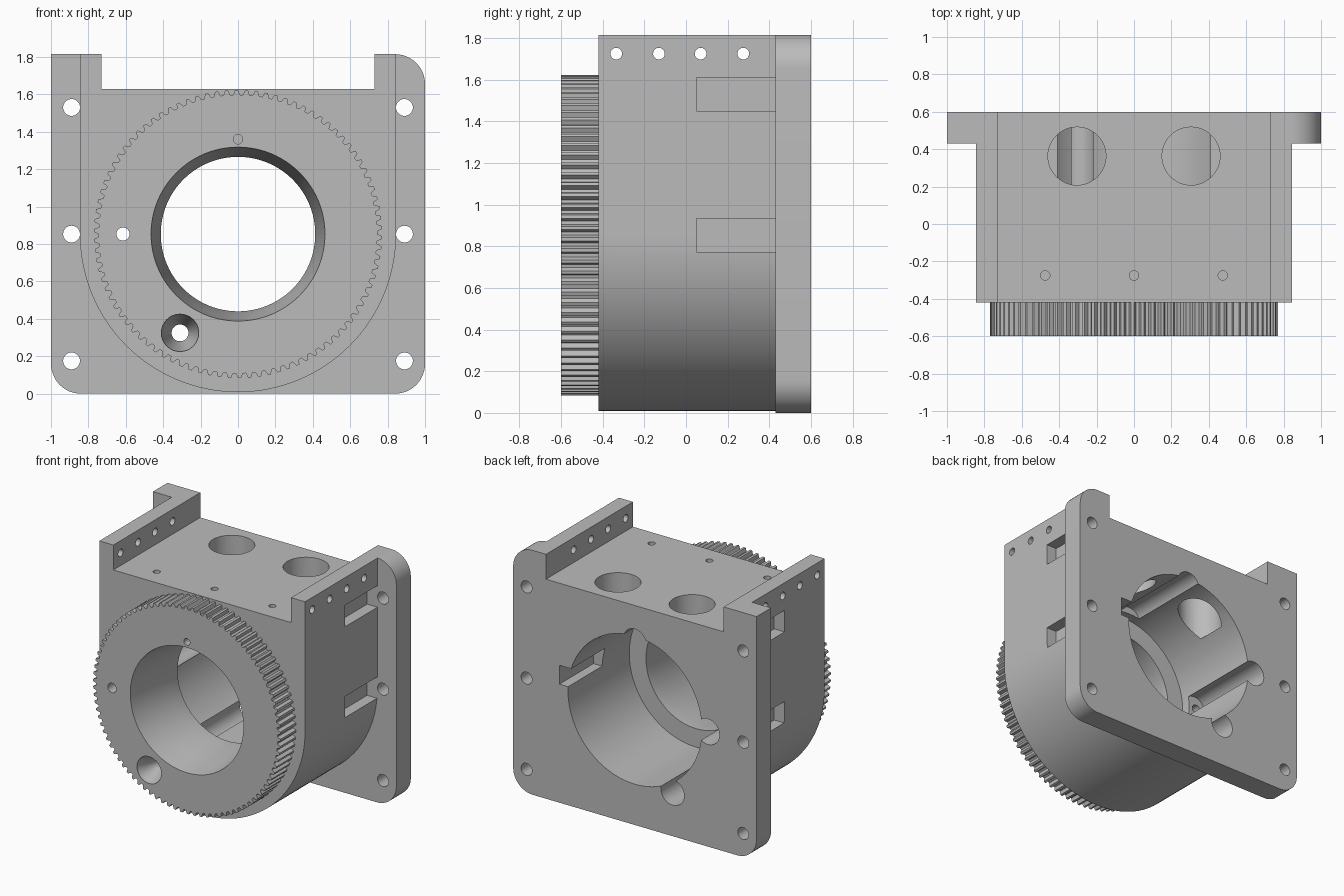
import bpy, bmesh, math
from mathutils import Matrix, Vector

cube = bpy.data.objects.get("Cube")
if cube:
    bpy.data.objects.remove(cube, do_unlink=True)

grey = bpy.data.materials.new("plain_grey")
grey.use_nodes = True
colour = (0.5, 0.5, 0.5, 1)
grey.diffuse_color = colour
grey.node_tree.nodes["Principled BSDF"].inputs["Base Color"].default_value = colour

MID = 0.853      # height of the bore axis
FRONT, STEP, BACK = -0.42, 0.43, 0.6


def finish(name, bm):
    bmesh.ops.recalc_face_normals(bm, faces=bm.faces)
    mesh = bpy.data.meshes.new(name)
    bm.to_mesh(mesh)
    bm.free()
    mesh.materials.append(grey)
    obj = bpy.data.objects.new(name, mesh)
    bpy.context.collection.objects.link(obj)
    return obj


def extrude(name, outline, y0, y1):
    """Push an (x, z) outline along y."""
    bm = bmesh.new()
    face = bm.faces.new([bm.verts.new((x, y0, z)) for x, z in outline])
    new = bmesh.ops.extrude_face_region(bm, geom=[face])["geom"]
    verts = [v for v in new if isinstance(v, bmesh.types.BMVert)]
    bmesh.ops.translate(bm, vec=(0, y1 - y0, 0), verts=verts)
    return finish(name, bm)


def lathe(name, profile, x, z, steps=96):
    """Spin an (r, y) profile about an axis along y."""
    bm = bmesh.new()
    verts = [bm.verts.new((x + r, y, z)) for r, y in profile]
    edges = [bm.edges.new(pair) for pair in zip(verts, verts[1:])]
    bmesh.ops.spin(bm, geom=verts + edges, cent=(x, 0, z), axis=(0, 1, 0),
                   angle=math.tau, steps=steps)
    bmesh.ops.remove_doubles(bm, verts=bm.verts, dist=1e-5)
    return finish(name, bm)


def rod(name, start, end, radius, steps=32):
    """Solid cylinder between two points."""
    a, b = Vector(start), Vector(end)
    turn = (b - a).to_track_quat("Z", "Y").to_matrix().to_4x4()
    bm = bmesh.new()
    bmesh.ops.create_cone(bm, cap_ends=True, segments=steps, radius1=radius,
                          radius2=radius, depth=(b - a).length,
                          matrix=Matrix.Translation((a + b) / 2) @ turn)
    return finish(name, bm)


def box(name, x0, x1, y0, y1, z0, z1):
    return extrude(name, [(x0, z0), (x1, z0), (x1, z1), (x0, z1)], y0, y1)


def arc(x, z, r, start, end, steps):
    angles = [math.radians(start + (end - start) * i / steps) for i in range(steps + 1)]
    return [(x + r * math.cos(a), z + r * math.sin(a)) for a in angles]


def cut(part, cutters):
    bpy.context.view_layer.objects.active = part
    for cutter in cutters:
        mod = part.modifiers.new("cut", "BOOLEAN")
        mod.operation, mod.solver, mod.object = "DIFFERENCE", "EXACT", cutter
        bpy.ops.object.modifier_apply(modifier=mod.name)


# Housing: round belly, flat top, raised ears on both sides
ear_in, side, top, ear_top = 0.73, 0.845, 1.63, 1.815
notch = [(ear_in, ear_top), (ear_in, top), (-ear_in, top), (-ear_in, ear_top)]
body = extrude("housing_body",
               arc(0, MID, side, 180, 360, 64) + [(side, ear_top)] + notch
               + [(-side, ear_top)], FRONT, STEP)

# Rear mounting flange: three rounded corners, one square
c = 0.16
flange = extrude("mounting_flange",
                 arc(c - 1, c, c, 180, 270, 12) + arc(1 - c, c, c, 270, 360, 12)
                 + arc(1 - c, ear_top - c, c, 0, 90, 12) + notch
                 + [(-1, ear_top)], STEP, BACK)

# Toothed ring on the front
teeth, outline = 90, []
for i in range(teeth):
    for share, r in ((0, 0.745), (0.3, 0.745), (0.5, 0.77), (0.8, 0.77)):
        a = math.tau * (i + share) / teeth
        outline.append((r * math.cos(a), MID + r * math.sin(a)))
ring = extrude("toothed_ring", outline, -BACK, FRONT)

# Stepped main bore, wider at the rear
bore = lathe("bore_cutter", [(0, -0.7), (0.465, -0.7), (0.465, -0.6), (0.413, -0.2),
                             (0.413, -0.12), (0.55, -0.12), (0.55, 0.7), (0, 0.7)], 0, MID)

# Front screw holes, one of them countersunk
sunk = lathe("countersunk_cutter", [(0, -0.7), (0.1, -0.7), (0.1, -0.58), (0.045, -0.48),
                                    (0.045, 0.7), (0, 0.7)], -0.31, 0.325, 32)
side_screw = rod("side_screw_cutter", (-0.615, -0.7, MID), (-0.615, 0.7, MID), 0.035)
top_screw = rod("top_screw_cutter", (0, -0.7, 1.36), (0, -0.3, 1.36), 0.025)

# Relief lobes around the rear cavity
lobes = [rod("lobe_cutter", (x, -0.05, z), (x, 0.7, z), 0.095)
         for x, z in ((-0.31, 0.325), (-0.6, MID), (0, 1.36))]
lobes.append(box("lobe_cutter", 0.4, 0.62, 0.2, 0.7, 0.88, 1.02))

# Flange bolt holes and the pockets that clear their heads
bolts, pockets = [], []
for s in (-1, 1):
    for z in (0.175, MID, 1.53):
        x = s * 0.89
        bolts.append(rod("bolt_cutter", (x, 0.3, z), (x, 0.7, z), 0.045))
        if z > 0.5:
            x0, x1 = sorted((s * 0.76, s * 0.95))
            pockets.append(box("pocket_cutter", x0, x1, 0.05, 0.5, z - 0.08, z + 0.08))
pockets_body = pockets

# Holes through the ears, wells and pin holes in the top
ears = [rod("ear_cutter", (-1.1, y, 1.725), (1.1, y, 1.725), 0.028)
        for y in (-0.335, -0.13, 0.07, 0.275)]
wells = [rod("well_cutter", (x, 0.363, 1.22), (x, 0.363, 1.75), 0.155, 48)
         for x in (-0.305, 0.305)]
pins = [rod("pin_cutter", (x, -0.275, 1.45), (x, -0.275, 1.75), 0.025)
        for x in (-0.475, 0, 0.475)]

# Pockets stop at the front of the flange
for p in pockets:
    for v in p.data.vertices:
        v.co.y = min(v.co.y, STEP + 0.02)

shared = [bore, sunk, side_screw]
cut(body, shared + [top_screw] + lobes + pockets + ears + wells + pins)
cut(flange, shared + lobes + bolts + wells)
cut(ring, shared + [top_screw])

for cutter in shared + [top_screw] + lobes + bolts + pockets + ears + wells + pins:
    bpy.data.objects.remove(cutter, do_unlink=True)

# Smooth the curves, keep the edges sharp
bpy.ops.object.select_all(action="DESELECT")
for part in (body, flange, ring):
    part.select_set(True)
bpy.context.view_layer.objects.active = body
bpy.ops.object.shade_smooth_by_angle(angle=math.radians(30))
